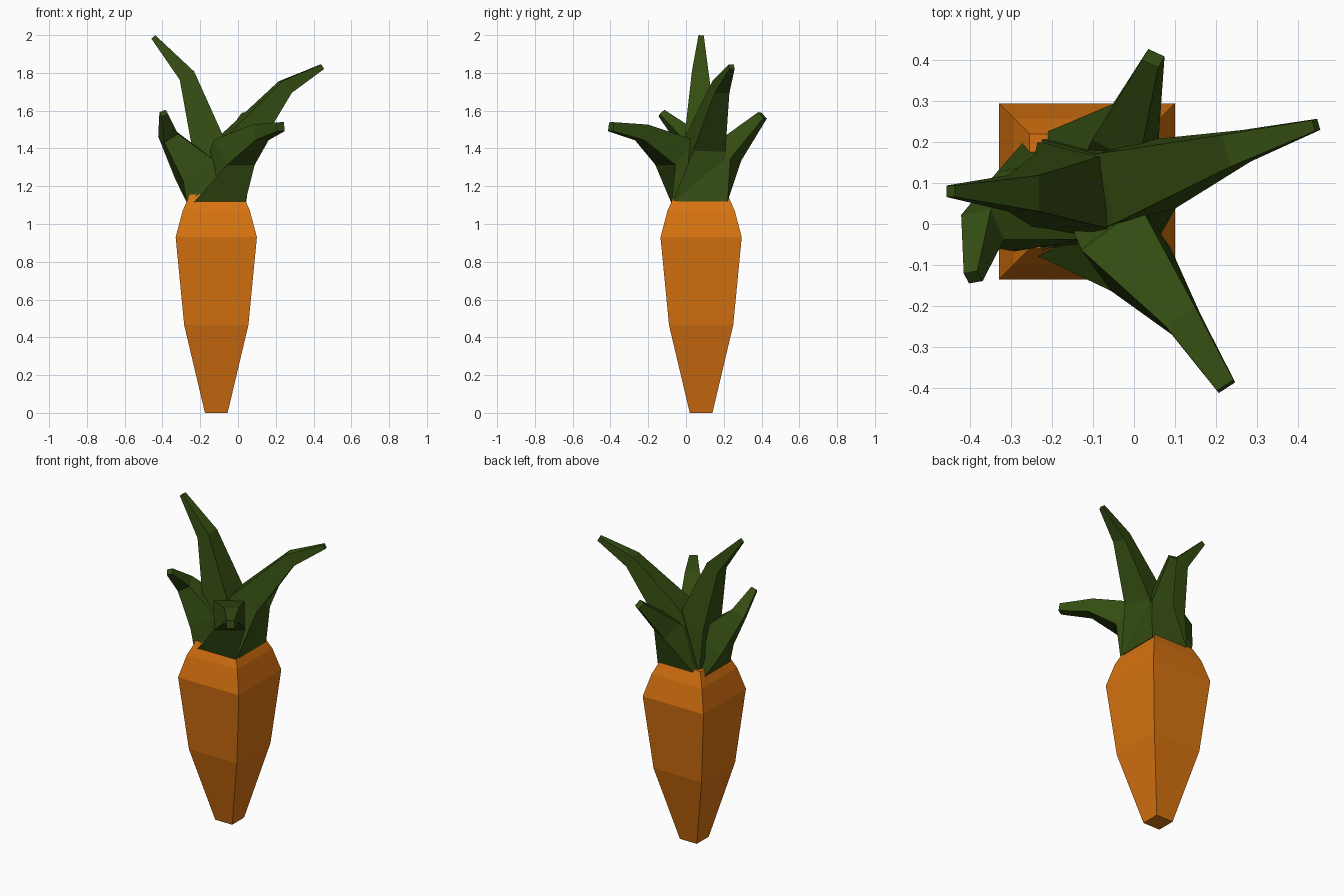
import bpy, bmesh, math
from mathutils import Vector

if "Cube" in bpy.data.objects:
    bpy.data.objects.remove(bpy.data.objects["Cube"])


def material(name, color):
    m = bpy.data.materials.new(name)
    m.diffuse_color = (*color, 1)
    m.use_nodes = True
    m.node_tree.nodes["Principled BSDF"].inputs["Base Color"].default_value = m.diffuse_color
    return m


orange = material("carrot orange", (0.68, 0.17, 0.005))
green = material("leaf green", (0.035, 0.075, 0.006))


def loft(name, rings, mat):
    """Skin a list of four-corner rings and cap both ends."""
    bm = bmesh.new()
    loops = [[bm.verts.new(p) for p in ring] for ring in rings]
    for a, b in zip(loops, loops[1:]):
        for i in range(4):
            j = (i + 1) % 4
            bm.faces.new((a[i], a[j], b[j], b[i]))
    bm.faces.new(loops[0][::-1])
    bm.faces.new(loops[-1])
    bmesh.ops.recalc_face_normals(bm, faces=bm.faces)
    me = bpy.data.meshes.new(name)
    bm.to_mesh(me)
    bm.free()
    me.materials.append(mat)
    ob = bpy.data.objects.new(name, me)
    bpy.context.collection.objects.link(ob)
    return ob


def square(center, half, azimuth, normal):
    """Square ring facing along normal, with one side kept horizontal."""
    a = math.radians(azimuth)
    side = Vector((-math.sin(a), math.cos(a), 0))
    out = side.cross(normal).normalized()
    side = normal.cross(out).normalized()
    return [Vector(center) + half * (u * out + v * side)
            for u, v in ((1, -1), (1, 1), (-1, 1), (-1, -1))]


UP = Vector((0, 0, 1))

# Carrot root: square sections (height, half width)
profile = [(0, 0.06), (0.465, 0.17), (0.93, 0.215), (1.07, 0.178), (1.155, 0.14)]
loft("carrot_root", [square((-0.115, 0.08, z), h, 0, UP) for z, h in profile], orange)

# Leaves: base azimuth, azimuth, then sections (x, y, z, half width)
leaves = {
    "tall_left_leaf": (180, 180, [(-0.10, 0.07, 1.11, 0.135), (-0.155, 0.08, 1.42, 0.09),
                                  (-0.27, 0.075, 1.785, 0.044), (-0.448, 0.08, 1.99, 0.014)]),
    "tall_right_leaf": (0, 14, [(-0.10, 0.07, 1.12, 0.14), (0.005, 0.105, 1.43, 0.088),
                                (0.25, 0.185, 1.725, 0.04), (0.445, 0.242, 1.832, 0.014)]),
    "front_leaf": (-90, -54, [(-0.10, 0.06, 1.11, 0.137), (-0.02, -0.06, 1.38, 0.09),
                              (0.12, -0.235, 1.485, 0.043), (0.225, -0.397, 1.515, 0.024)]),
    "back_leaf": (90, 60, [(-0.09, 0.085, 1.12, 0.135), (-0.02, 0.22, 1.38, 0.064),
                           (0.047, 0.405, 1.575, 0.022)]),
    "short_left_leaf": (180, 190, [(-0.14, 0.07, 1.11, 0.13), (-0.23, 0.045, 1.29, 0.10),
                                   (-0.37, -0.008, 1.47, 0.043), (-0.393, -0.13, 1.587, 0.018)]),
}
for name, (base_az, az, sections) in leaves.items():
    pts = [Vector(s[:3]) for s in sections]
    rings = []
    for i, s in enumerate(sections):
        if i == 0:
            rings.append(square(pts[0], s[3], base_az, UP))
            continue
        normal = (pts[i] - pts[i - 1]).normalized()
        if i + 1 < len(pts):
            normal = (normal + (pts[i + 1] - pts[i]).normalized()).normalized()
        rings.append(square(pts[i], s[3], az, normal))
    loft(name, rings, green)
